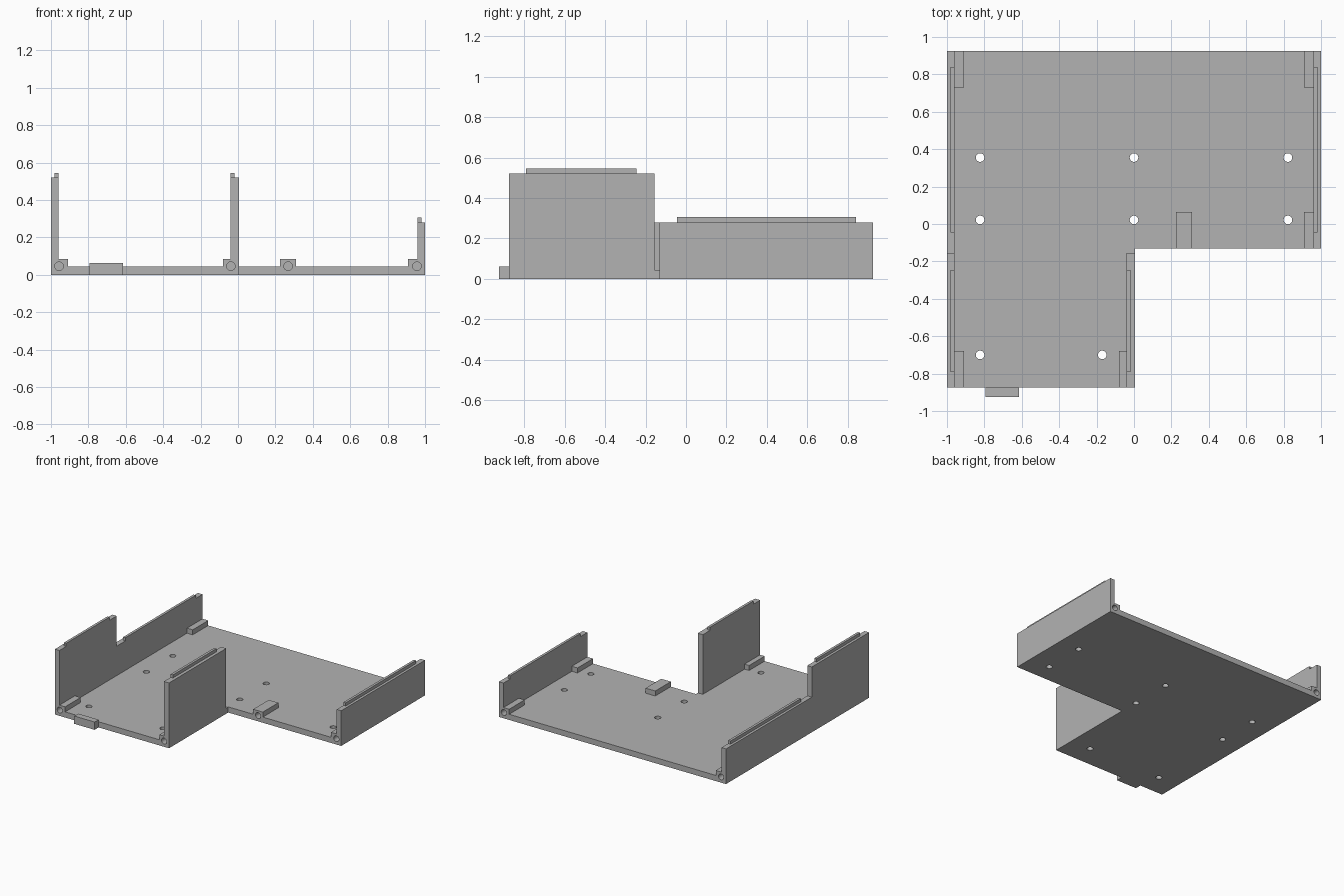
import bpy, bmesh, math
from mathutils import Matrix, Vector

cube = bpy.data.objects.get("Cube")
if cube:
    bpy.data.objects.remove(cube, do_unlink=True)

FLOOR, LOW, HIGH, BLOCK = 0.045, 0.28, 0.52, 0.085
FRONT, STEP, INNER, BACK = -0.875, -0.155, -0.13, 0.925
RADIUS = 0.023

grey = bpy.data.materials.new("plain_grey")
grey.use_nodes = True
grey.diffuse_color = (0.45, 0.45, 0.45, 1)
grey.node_tree.nodes["Principled BSDF"].inputs["Base Color"].default_value = (0.45, 0.45, 0.45, 1)


def to_object(name, bm):
    bmesh.ops.recalc_face_normals(bm, faces=bm.faces)
    mesh = bpy.data.meshes.new(name)
    bm.to_mesh(mesh)
    bm.free()
    mesh.materials.append(grey)
    obj = bpy.data.objects.new(name, mesh)
    bpy.context.collection.objects.link(obj)
    return obj


def extrude(name, points, direction):
    bm = bmesh.new()
    face = bm.faces.new([bm.verts.new(p) for p in points])
    moved = bmesh.ops.extrude_face_region(bm, geom=[face], use_keep_orig=True)["geom"]
    bmesh.ops.translate(bm, vec=Vector(direction),
                        verts=[v for v in moved if isinstance(v, bmesh.types.BMVert)])
    return to_object(name, bm)


def box(name, x0, x1, y0, y1, z0, z1):
    return extrude(name, [(x0, y0, z0), (x1, y0, z0), (x1, y1, z0), (x0, y1, z0)],
                   (0, 0, z1 - z0))


# L-shaped floor fitted between the walls
outline = [(-0.96, FRONT), (-0.04, FRONT), (-0.04, STEP), (0.005, STEP),
           (0.005, INNER), (0.96, INNER), (0.96, BACK), (-0.96, BACK)]
floor = extrude("floor", [(x, y, 0) for x, y in outline], (0, 0, FLOOR))

# Walls: stepped on the right, tall in the middle, low on the left
stepped = [(FRONT, 0), (BACK, 0), (BACK, LOW), (STEP, LOW), (STEP, HIGH), (FRONT, HIGH)]
right_wall = extrude("right_wall", [(-1, y, z) for y, z in stepped], (0.04, 0, 0))
middle_wall = box("middle_wall", -0.04, 0.005, FRONT, STEP, 0, HIGH)
left_wall = box("left_wall", 0.96, 1, INNER, BACK, 0, LOW)

# Locating rails along the inner wall tops
for name, x, y0, y1, z in [("right_tall_rail", -0.98, -0.79, -0.245, HIGH),
                           ("middle_rail", -0.04, -0.79, -0.245, HIGH),
                           ("right_low_rail", -0.98, -0.045, 0.84, LOW),
                           ("left_rail", 0.96, -0.045, 0.84, LOW)]:
    box(name, x, x + 0.02, y0, y1, z, z + 0.025)

# Screw blocks
LENGTH = 0.195
blocks = [box(name, x0, x1, y, y + LENGTH, FLOOR, BLOCK)
          for name, x0, x1, y in [
              ("front_right_block", -0.96, -0.91, FRONT),
              ("front_middle_block", -0.08, -0.04, FRONT),
              ("inner_block", 0.225, 0.31, INNER),
              ("inner_left_block", 0.91, 0.96, INNER),
              ("back_right_block", -0.96, -0.91, BACK - LENGTH),
              ("back_left_block", 0.91, 0.96, BACK - LENGTH)]]

# Small tab at the front edge
box("front_tab", -0.795, -0.615, -0.925, FRONT, 0, 0.062)

# Floor holes and horizontal screw bores
bm = bmesh.new()


def drill(x, y, z, depth, turn):
    place = Matrix.Translation((x, y, z)) @ Matrix.Rotation(turn, 4, "X")
    bmesh.ops.create_cone(bm, cap_ends=True, segments=28, radius1=RADIUS,
                          radius2=RADIUS, depth=depth, matrix=place)


holes = [(x, y) for x in (-0.823, 0, 0.823) for y in (0.355, 0.022)]
for x, y in holes + [(-0.823, -0.7), (-0.17, -0.7)]:
    drill(x, y, 0.02, 0.2, 0)
for x, y in [(-0.957, FRONT), (-0.038, FRONT), (0.268, INNER), (0.957, INNER),
             (-0.957, BACK), (0.957, BACK)]:
    drill(x, y, 0.046, 0.3, math.pi / 2)
cutter = to_object("drill_cutter", bm)
cutter.hide_render = True

for part in [floor, right_wall, middle_wall, left_wall] + blocks:
    cut = part.modifiers.new("drilled", "BOOLEAN")
    cut.operation = "DIFFERENCE"
    cut.solver = "EXACT"
    cut.object = cutter
    bpy.context.view_layer.objects.active = part
    bpy.ops.object.modifier_apply(modifier=cut.name)
bpy.data.objects.remove(cutter, do_unlink=True)
